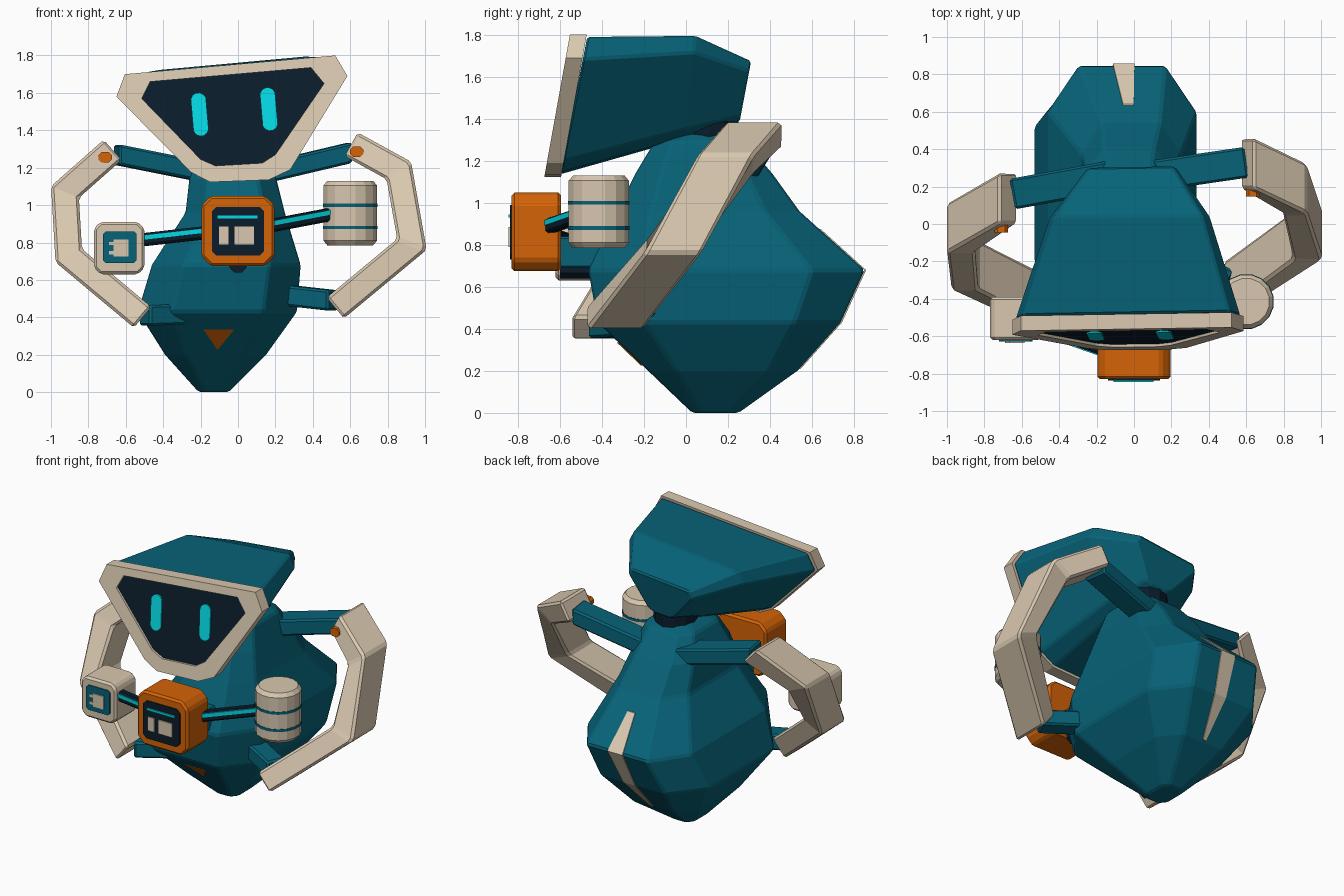
import bpy, bmesh, math
from mathutils import Vector
from mathutils.bvhtree import BVHTree

if "Cube" in bpy.data.objects:
    bpy.data.objects.remove(bpy.data.objects["Cube"])


def mat(name, c):
    m = bpy.data.materials.new(name)
    m.diffuse_color = (*c, 1)
    m.use_nodes = True
    m.node_tree.nodes["Principled BSDF"].inputs["Base Color"].default_value = m.diffuse_color
    return m


TEAL = mat("teal", (0.002, 0.122, 0.185))
CREAM = mat("cream", (0.69, 0.575, 0.43))
ORANGE = mat("orange", (0.66, 0.125, 0.002))
NAVY = mat("dark navy", (0.003, 0.012, 0.024))
CYAN = mat("cyan", (0.001, 0.68, 0.76))


def finish(bm, name, mats, bevel=0.0):
    bmesh.ops.recalc_face_normals(bm, faces=bm.faces)
    me = bpy.data.meshes.new(name)
    bm.to_mesh(me)
    bm.free()
    for m in mats:
        me.materials.append(m)
    ob = bpy.data.objects.new(name, me)
    bpy.context.collection.objects.link(ob)
    if bevel:
        b = ob.modifiers.new("bevel", 'BEVEL')
        b.width = bevel
        b.segments = 1
        b.limit_method = 'ANGLE'
        b.angle_limit = math.radians(20)
    return ob


def loft(name, rings, mats, bevel=0.0, last_mat=0):
    bm = bmesh.new()
    vs = [[bm.verts.new(p) for p in r] for r in rings]
    n = len(vs[0])
    for a, b in zip(vs, vs[1:]):
        for i in range(n):
            j = (i + 1) % n
            bm.faces.new((a[i], a[j], b[j], b[i]))
    bm.faces.new(vs[0])
    bm.faces.new(vs[-1]).material_index = last_mat
    return finish(bm, name, mats, bevel)


def box(name, c, s, m, bevel=0.0, corner=0.0):
    """Box; corner chamfers the four edges running front to back."""
    hx, hz, k = s[0] / 2, s[2] / 2, corner
    if k:
        prof = [(hx, k - hz), (hx, hz - k), (hx - k, hz), (k - hx, hz),
                (-hx, hz - k), (-hx, k - hz), (k - hx, -hz), (hx - k, -hz)]
    else:
        prof = [(-hx, -hz), (hx, -hz), (hx, hz), (-hx, hz)]
    return loft(name, [[(c[0] + x, c[1] + e * s[1] / 2, c[2] + z) for x, z in prof]
                       for e in (-1, 1)], [m], bevel)


def sweep(name, path, n, wn, wu, m, bevel=0.012):
    """Rectangular bar along a path with mitred corners; n is the bar's flat normal."""
    pts = [Vector(p) for p in path]
    n = Vector(n).normalized()
    # mitres are solved in the plane seen along n
    dirs = [(b - a - n * n.dot(b - a)).normalized() for a, b in zip(pts, pts[1:])]
    rings = []
    for i, p in enumerate(pts):
        d0, d1 = dirs[max(i - 1, 0)], dirs[min(i, len(dirs) - 1)]
        t = (d0 + d1).normalized()
        u = t.cross(n).normalized() * (wu / 2 / t.dot(d1))
        h = n * wn / 2
        rings.append([p + h + u, p + h - u, p - h - u, p - h + u])
    return loft(name, rings, [m], bevel)


def lathe(name, c, axis, profile, sides, m):
    """Turned part: profile holds (radius, offset along the axis)."""
    a = Vector(axis).normalized()
    u = a.orthogonal().normalized()
    v = a.cross(u)
    ang = [2 * math.pi * (i + 0.5) / sides for i in range(sides)]
    return loft(name, [[Vector(c) + a * h + r * (u * math.cos(t) + v * math.sin(t))
                        for t in ang] for r, h in profile], [m])


# body: gourd of chamfered rectangular rings (x0, x1, y0, y1, z)
BODY = [(-0.21, -0.05, 0.03, 0.25, 0.0), (-0.39, 0.15, -0.18, 0.53, 0.2),
        (-0.535, 0.315, -0.42, 0.735, 0.43), (-0.46, 0.335, -0.465, 0.85, 0.68),
        (-0.28, 0.25, -0.33, 0.54, 0.96), (-0.26, 0.205, -0.24, 0.41, 1.14),
        (-0.20, 0.17, -0.15, 0.28, 1.29), (-0.13, 0.12, -0.05, 0.2, 1.33)]


def body_ring(x0, x1, y0, y1, z):
    cx, cy, rx, ry = (x0 + x1) / 2, (y0 + y1) / 2, (x1 - x0) / 2, (y1 - y0) / 2
    k, q = 0.58, 0.62
    return [(cx + rx * a, cy + ry * b, z) for a, b in
            ((1, -q), (1, q), (k, 1), (-k, 1), (-1, q), (-1, -q), (-k, -1), (k, -1))]


body = loft("body", [body_ring(*r) for r in BODY], [TEAL], 0.012)
tree = BVHTree.FromPolygons([v.co for v in body.data.vertices],
                            [p.vertices for p in body.data.polygons])


def on_body(x, z, side, lift):
    hit = tree.ray_cast(Vector((x, 3 * side, z)), Vector((0, -side, 0)))[0]
    return hit + Vector((0, side * lift, 0))


# back stripe and belly marker follow the body surface
rows = [(-0.03, 0.875, 0.028), (-0.055, 0.68, 0.057), (-0.085, 0.43, 0.045), (-0.12, 0.21, 0.012)]
loft("back_stripe", [[on_body(x + s * w, z, 1, l) for s, l in
                      ((-1, 0.007), (1, 0.007), (1, -0.001), (-1, -0.001))] for x, z, w in rows], [CREAM])
tri = [(-0.185, 0.335), (-0.02, 0.335), (-0.11, 0.225)]
loft("belly_marker", [[on_body(x, z, -1, l) for x, z in tri] for l in (-0.001, 0.008)], [ORANGE])

# neck
lathe("neck", (0, 0.11, 1.29), (0, 0, 1), [(0.14, 0), (0.14, 0.12)], 12, NAVY)

# head: rolled face frame with screen, shell lofted backwards
OUT = [(-0.65, 1.58), (-0.605, 1.70), (0.52, 1.80), (0.585, 1.69),
       (0.28, 1.19), (0.165, 1.135), (-0.15, 1.123), (-0.25, 1.175)]
INN = [(-0.515, 1.57), (-0.47, 1.66), (0.39, 1.735), (0.46, 1.65),
       (0.20, 1.27), (0.13, 1.225), (-0.12, 1.21), (-0.20, 1.245)]


def face(poly, off):
    return [(x, -0.675 + 0.18 * (z - 1.12) + off, z) for x, z in poly]


loft("face_frame", [face(OUT, 0.08), face(OUT, 0), face(INN, 0), face(INN, 0.015)],
     [CREAM, NAVY], 0.0, 1)


def shell(sx, z0, z1, y0, y1):
    f = [(z - 1.123) / 0.677 for _, z in OUT]
    return [(x * sx, y0 + (y1 - y0) * t, z0 + (z1 - z0) * t) for (x, _), t in zip(OUT, f)]


loft("head_shell", [shell(0.98, 1.135, 1.79, -0.60, -0.47), shell(0.70, 1.305, 1.795, 0.0, 0.045),
                    shell(0.39, 1.385, 1.675, 0.255, 0.31)], [TEAL], 0.01)


def eye(name, cx, cz):
    r, h, roll = 0.042, 0.075, math.radians(5)
    pts = []
    for i in range(12):
        t = math.pi * (i + 0.5) / 6
        x, z = r * math.cos(t), r * math.sin(t) + math.copysign(h, math.sin(t))
        pts.append((cx + x * math.cos(roll) - z * math.sin(roll),
                    cz + x * math.sin(roll) + z * math.cos(roll)))
    loft(name, [face(pts, 0.014), face(pts, 0.005)], [CYAN])


eye("left_eye", -0.205, 1.485)
eye("right_eye", 0.165, 1.513)

# arms: bent cream brackets held by teal struts, with orange buttons
ARMS = {
    "left": ([(-0.67, 0.14, 1.295), (-0.925, -0.02, 1.07), (-0.905, -0.22, 0.73), (-0.51, -0.41, 0.40)],
             ((-0.05, 0.27, 1.15), (-0.65, 0.16, 1.27)), ((-0.2, -0.25, 0.42), (-0.50, -0.41, 0.41)),
             (-0.71, -0.02, 1.255)),
    "right": ([(0.605, 0.325, 1.325), (0.86, 0.19, 1.185), (0.93, -0.06, 0.79), (0.52, -0.34, 0.45)],
              ((0.05, 0.25, 1.15), (0.60, 0.33, 1.28)), ((0.15, -0.14, 0.53), (0.51, -0.31, 0.49)),
              (0.635, 0.173, 1.285)),
}
for side, (path, upper, lower, button) in ARMS.items():
    sweep(side + "_arm", path, (0, 1, 0), 0.27, 0.145, CREAM, 0.015)
    sweep(side + "_upper_strut", upper, (0, 0, 1), 0.11, 0.165, TEAL)
    sweep(side + "_lower_strut", lower, (0, 0, 1), 0.11, 0.13, TEAL)
    box(side + "_button", button, (0.07, 0.05, 0.056), ORANGE, 0.0, 0.016)

# central orange unit with display
box("front_unit", (0, -0.712, 0.862), (0.39, 0.235, 0.375), ORANGE, 0.014, 0.05)
box("unit_bracket", (0, -0.48, 0.765), (0.2, 0.3, 0.15), TEAL, 0.01)
lathe("unit_mount", (0, -0.6, 0.685), (0, 1, 0), [(0.05, 0), (0.05, 0.2)], 8, NAVY)
box("unit_screen", (0, -0.833, 0.86), (0.28, 0.009, 0.26), NAVY, 0.0, 0.025)
box("unit_bar", (-0.002, -0.841, 0.937), (0.215, 0.009, 0.016), CYAN)
box("unit_panel_small", (-0.076, -0.841, 0.838), (0.052, 0.009, 0.095), CREAM)
box("unit_panel_large", (0.033, -0.841, 0.838), (0.105, 0.009, 0.095), CREAM)

# rods joining the side modules, with light strips
for side, a, b in (("left", (-0.55, -0.54, 0.81), (-0.15, -0.68, 0.855)),
                   ("right", (0.15, -0.66, 0.885), (0.52, -0.46, 0.955))):
    sweep(side + "_rod", [a, b], (0, 0, 1), 0.07, 0.06, NAVY)
    up = Vector((0, -0.027, 0.012))
    sweep(side + "_rod_light", [Vector(a) + up, Vector(b) + up], (0, 0, 1), 0.026, 0.02, CYAN, 0)

# left square module
box("square_module", (-0.635, -0.505, 0.77), (0.27, 0.23, 0.28), CREAM, 0.014, 0.035)
box("module_plate", (-0.632, -0.624, 0.775), (0.18, 0.009, 0.17), TEAL, 0.0, 0.015)
box("module_symbol", (-0.625, -0.631, 0.77), (0.08, 0.008, 0.09), CREAM)
for z in (0.745, 0.795):
    box("module_prong", (-0.677, -0.631, z), (0.025, 0.008, 0.018), CREAM)

# right canister with bands
lathe("canister", (0.6, -0.415, 0.785), (0, 0, 1),
      [(0.125, 0), (0.146, 0.025), (0.146, 0.32), (0.125, 0.345)], 16, CREAM)
for z in (0.88, 1.0):
    lathe("canister_band", (0.6, -0.415, z), (0, 0, 1), [(0.149, -0.009), (0.149, 0.009)], 16, TEAL)
